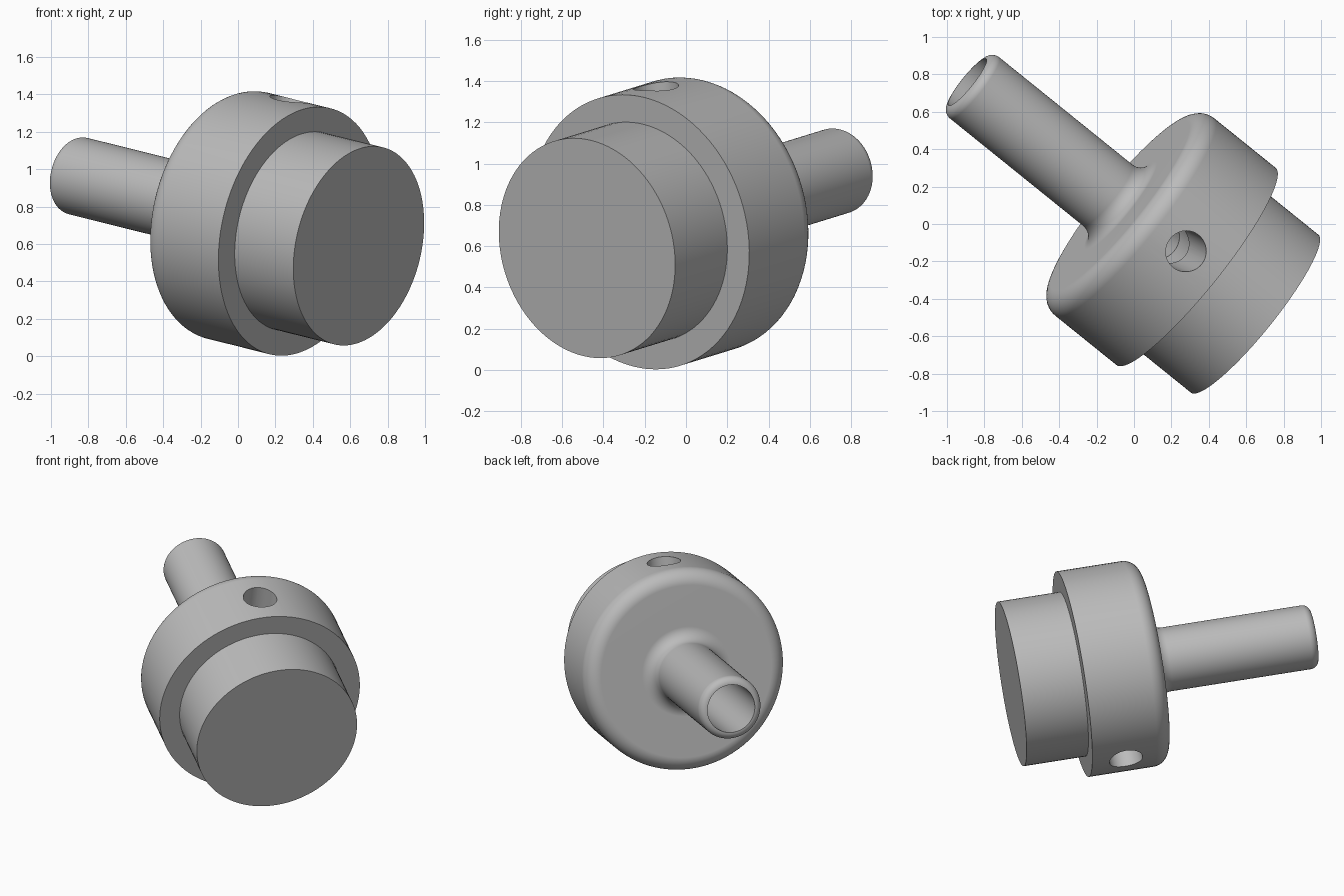
import bpy, bmesh
from math import sin, cos, pi, radians
from mathutils import Vector, Matrix

if "Cube" in bpy.data.objects:
    bpy.data.objects.remove(bpy.data.objects["Cube"], do_unlink=True)

SEG = 96
BOSS_LEN, BOSS_R = 0.41, 0.5425
HUB_LEN, HUB_R, HUB_ROUND = 0.53, 0.6775, 0.10
STEM_END, STEM_R, BLEND = 1.60, 0.21, 0.09
BORE_R, BORE_FLOOR = 0.16, 0.05
SCREW_T, SCREW_R = 0.225, 0.11

# Frame of the turned part: local z runs from the hub face towards the stem
axis = Vector((-0.764, 0.616, 0.19)).normalized()
up = (Vector((0, 0, 1)) - axis * axis.z).normalized()
side = up.cross(axis)
frame = Matrix((side, up, axis)).transposed().to_4x4()
frame.translation = Vector((0.332, -0.227, 0.668))

metal = bpy.data.materials.new("machined grey")
metal.use_nodes = True
grey = (0.5, 0.5, 0.5, 1)
metal.diffuse_color = grey
metal.node_tree.nodes["Principled BSDF"].inputs["Base Color"].default_value = grey


def arc(r, t, radius, start, end, steps=10):
    """Arc of (radius, height) profile points between two angles in degrees."""
    angles = [radians(start + (end - start) * i / steps) for i in range(steps + 1)]
    return [(r + radius * cos(a), t + radius * sin(a)) for a in angles]


def add_object(name, bm):
    bmesh.ops.remove_doubles(bm, verts=bm.verts, dist=0.0001)
    bmesh.ops.recalc_face_normals(bm, faces=bm.faces)
    mesh = bpy.data.meshes.new(name)
    bm.to_mesh(mesh)
    bm.free()
    mesh.materials.append(metal)
    obj = bpy.data.objects.new(name, mesh)
    bpy.context.collection.objects.link(obj)
    obj.matrix_world = frame
    return obj


def turned(name, profile):
    """Spin a (radius, height) profile around the local z axis."""
    bm = bmesh.new()
    verts = [bm.verts.new((r, 0, t)) for r, t in profile]
    edges = [bm.edges.new(pair) for pair in zip(verts, verts[1:])]
    bmesh.ops.spin(bm, geom=verts + edges, cent=(0, 0, 0), axis=(0, 0, 1),
                   angle=2 * pi, steps=SEG, use_merge=True)
    return add_object(name, bm)


def finish(obj):
    bpy.ops.object.select_all(action='DESELECT')
    obj.select_set(True)
    bpy.context.view_layer.objects.active = obj
    bpy.ops.object.shade_smooth_by_angle(angle=radians(30))
    weighted = obj.modifiers.new("even shading", 'WEIGHTED_NORMAL')
    weighted.keep_sharp = True


# Plain front boss
boss = turned("front_boss", [(0, -BOSS_LEN), (BOSS_R, -BOSS_LEN), (BOSS_R, 0.02), (0, 0.02)])

# Hub with rounded back rim, blended into the bored stem
tip = STEM_R - BORE_R
profile = [(0, 0), (HUB_R, 0)]
profile += arc(HUB_R - HUB_ROUND, HUB_LEN - HUB_ROUND, HUB_ROUND, 0, 90)
profile += arc(STEM_R + BLEND, HUB_LEN + BLEND, BLEND, 270, 180)
profile += arc(BORE_R, STEM_END - tip, tip, 0, 90)
profile += [(BORE_R, BORE_FLOOR), (0, BORE_FLOOR)]
hub = turned("hub_and_stem", profile)

# Cross hole through the hub, opening into the bore
bm = bmesh.new()
bmesh.ops.create_cone(bm, cap_ends=True, segments=48, radius1=SCREW_R, radius2=SCREW_R, depth=2,
                      matrix=Matrix.Translation((0, 0, SCREW_T))
                      @ Matrix.Rotation(radians(2.5), 4, 'Z') @ Matrix.Rotation(pi / 2, 4, 'X'))
cutter = add_object("cross_hole_cutter", bm)
cutter.hide_render = True
cut = hub.modifiers.new("cross hole", 'BOOLEAN')
cut.operation = 'DIFFERENCE'
cut.solver = 'EXACT'
cut.object = cutter
bpy.context.view_layer.update()
hub.data = bpy.data.meshes.new_from_object(hub.evaluated_get(bpy.context.evaluated_depsgraph_get()))
hub.modifiers.clear()
bpy.data.objects.remove(cutter, do_unlink=True)

for part in (boss, hub):
    finish(part)
